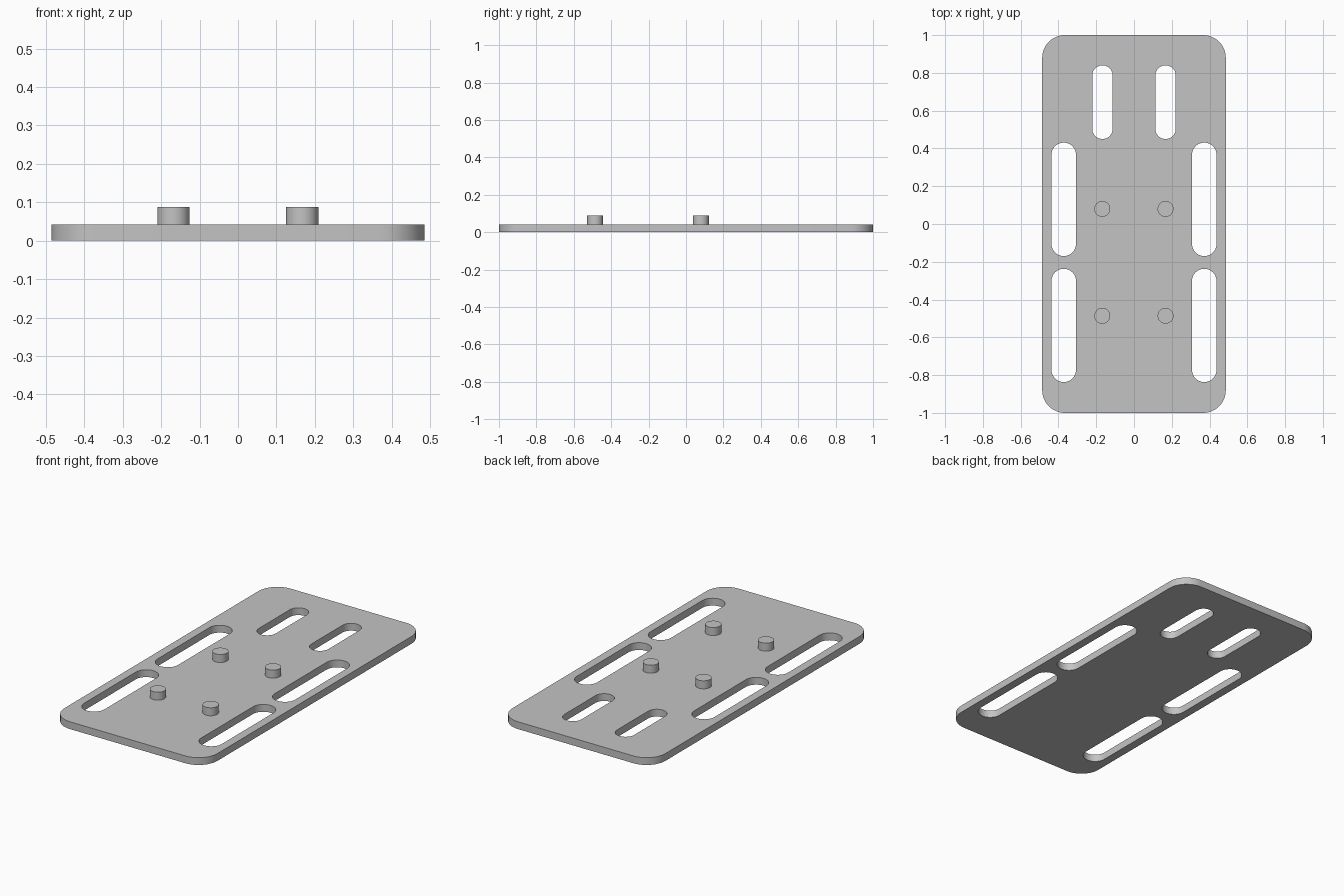
import bpy, bmesh, math

if "Cube" in bpy.data.objects:
    bpy.data.objects.remove(bpy.data.objects["Cube"])

GREY = bpy.data.materials.new("light_grey")
GREY.diffuse_color = (0.55, 0.55, 0.55, 1)
GREY.use_nodes = True
GREY.node_tree.nodes["Principled BSDF"].inputs["Base Color"].default_value = GREY.diffuse_color

THICK = 0.042
PEG_TOP = 0.088


def rounded_rect(cx, cy, hx, hy, r, steps=12):
    """Outline points of a rectangle with rounded corners."""
    pts = []
    for q, (sx, sy) in enumerate([(1, 1), (-1, 1), (-1, -1), (1, -1)]):
        for i in range(steps + 1):
            a = math.pi / 2 * (q + i / steps)
            p = (cx + sx * (hx - r) + r * math.cos(a),
                 cy + sy * (hy - r) + r * math.sin(a))
            if not pts or math.dist(p, pts[-1]) > 1e-5:
                pts.append(p)
    if math.dist(pts[0], pts[-1]) < 1e-5:
        pts.pop()
    return pts


def finish(ob):
    """Apply the material and smooth the round walls."""
    ob.data.materials.clear()
    ob.data.materials.append(GREY)
    bpy.ops.object.select_all(action='DESELECT')
    ob.select_set(True)
    bpy.context.view_layer.objects.active = ob
    bpy.ops.object.shade_smooth_by_angle(angle=math.radians(30))


# Plate outline followed by the slot outlines
outlines = [rounded_rect(0, 0, 0.486, 1.0, 0.12)]
for s in (-1, 1):
    for x, y0, y1, r in [(0.372, -0.17, 0.431, 0.065),    # middle side slot
                         (0.372, -0.837, -0.237, 0.065),  # front side slot
                         (0.167, 0.45, 0.84, 0.054)]:     # short back slot
        outlines.append(rounded_rect(s * x, (y0 + y1) / 2, r, (y1 - y0) / 2, r))

# Flat filled curve with holes, extruded to the plate thickness
curve = bpy.data.curves.new("plate", 'CURVE')
curve.dimensions = '2D'
curve.fill_mode = 'BOTH'
curve.extrude = THICK / 2
for pts in outlines:
    spline = curve.splines.new('POLY')
    spline.points.add(len(pts) - 1)
    for point, (x, y) in zip(spline.points, pts):
        point.co = (x, y, 0, 1)
    spline.use_cyclic_u = True
plate = bpy.data.objects.new("plate", curve)
bpy.context.collection.objects.link(plate)
plate.select_set(True)
bpy.context.view_layer.objects.active = plate
bpy.ops.object.convert(target='MESH')
plate = bpy.context.object
bm = bmesh.new()
bm.from_mesh(plate.data)
bmesh.ops.remove_doubles(bm, verts=bm.verts, dist=1e-5)
bmesh.ops.translate(bm, verts=bm.verts, vec=(0, 0, THICK / 2))
bmesh.ops.recalc_face_normals(bm, faces=bm.faces)
bm.to_mesh(plate.data)
bm.free()
finish(plate)

# Four round pegs standing on the plate
for side, x in (("left", -0.168), ("right", 0.167)):
    for row, y in (("front", -0.486), ("back", 0.08)):
        z0 = THICK - 0.01
        bpy.ops.mesh.primitive_cylinder_add(
            vertices=48, radius=0.042, depth=PEG_TOP - z0,
            location=(x, y, (PEG_TOP + z0) / 2))
        peg = bpy.context.object
        peg.name = f"peg_{row}_{side}"
        finish(peg)
